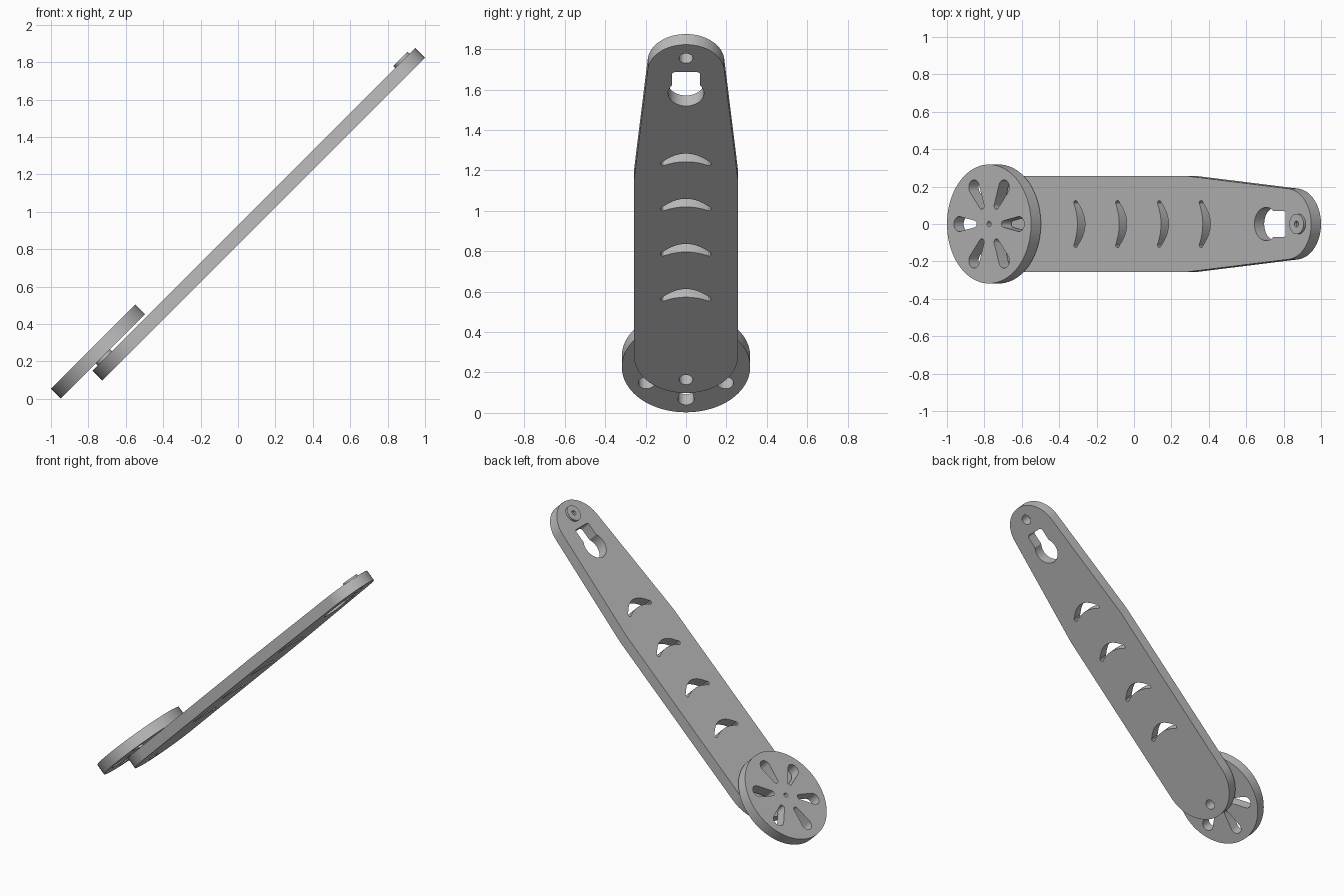
import bpy
import bmesh
from math import pi, sin, cos, sqrt, radians
from mathutils import Matrix

if "Cube" in bpy.data.objects:
    bpy.data.objects.remove(bpy.data.objects["Cube"])

grey = bpy.data.materials.new("plain grey")
grey.use_nodes = True
grey.diffuse_color = (0.5, 0.5, 0.5, 1)
grey.node_tree.nodes["Principled BSDF"].inputs["Base Color"].default_value = (0.5, 0.5, 0.5, 1)

# The whole assembly leans at 45 degrees: local x runs up the arm, local z is its normal
TILT = Matrix.Rotation(radians(-45), 4, 'Y')
THICK = 0.074
ARM_BASE, WHEEL_BASE = 0.582, 0.672
ARM_TOP = ARM_BASE + THICK
LOW_PIVOT, HIGH_PIVOT = -0.35, 1.90


def arc(cx, cy, r, a0, a1, n=24):
    """Points along an arc, angles in degrees."""
    angles = [radians(a0 + (a1 - a0) * i / n) for i in range(n + 1)]
    return [(cx + r * cos(a), cy + r * sin(a)) for a in angles]


def circle(cx, cy, r, n=32):
    return arc(cx, cy, r, 0, 360, n)[:-1]


def plate(name, outlines, base, thick):
    """Flat plate: first outline is the rim, the others are holes."""
    curve = bpy.data.curves.new(name + "_profile", 'CURVE')
    curve.dimensions = '2D'
    curve.fill_mode = 'BOTH'
    curve.extrude = thick / 2
    for pts in outlines:
        spline = curve.splines.new('POLY')
        spline.points.add(len(pts) - 1)
        for p, (x, y) in zip(spline.points, pts):
            p.co = (x, y, 0, 1)
        spline.use_cyclic_u = True
    temp = bpy.data.objects.new(name + "_profile", curve)
    bpy.context.scene.collection.objects.link(temp)
    graph = bpy.context.evaluated_depsgraph_get()
    mesh = bpy.data.meshes.new_from_object(temp.evaluated_get(graph))
    bpy.data.objects.remove(temp)

    bm = bmesh.new()
    bm.from_mesh(mesh)
    bmesh.ops.remove_doubles(bm, verts=bm.verts, dist=0.0001)
    bmesh.ops.recalc_face_normals(bm, faces=bm.faces)
    bm.transform(TILT @ Matrix.Translation((0, 0, base + thick / 2)))
    bm.to_mesh(mesh)
    bm.free()

    mesh.name = name
    mesh.materials.clear()
    mesh.materials.append(grey)
    obj = bpy.data.objects.new(name, mesh)
    bpy.context.scene.collection.objects.link(obj)
    bpy.ops.object.select_all(action='DESELECT')
    obj.select_set(True)
    bpy.context.view_layer.objects.active = obj
    bpy.ops.object.shade_smooth_by_angle(angle=radians(30))
    return obj


def crescent(apex):
    """Curved slot across the arm, bulging towards the upper end."""
    steps = [i / 8 for i in range(-8, 9)]
    outer = [(apex - 0.055 * t * t, 0.113 * t) for t in steps]
    inner = [(apex - 0.057 - 0.028 * t * t, 0.113 * t) for t in reversed(steps)]
    tip = [(apex - 0.06, 0.122), (apex - 0.071, 0.126), (apex - 0.081, 0.122)]
    return outer + tip + inner + [(x, -y) for x, y in reversed(tip)]


def teardrop(angle):
    """Radial wheel slot, wide at the rim and narrow near the hub."""
    pts = arc(0.226, 0, 0.04, -97, 97, 16) + arc(0.112, 0, 0.018, 97, 263, 10)
    c, s = cos(angle), sin(angle)
    return [(LOW_PIVOT + x * c - y * s, x * s + y * c) for x, y in pts]


# Keyhole: round opening joined to a narrower slot with rounded corners
key_x, key_r, neck, key_end, corner = 1.655, 0.089, 0.07, 1.803, 0.016
join = 51.9
keyhole = (arc(key_x, 0, key_r, join, 360 - join)
           + arc(key_end - corner, corner - neck, corner, -90, 0, 5)
           + arc(key_end - corner, neck - corner, corner, 0, 90, 5))

# Arm: round lower end, parallel sides, then a taper to the smaller round top
wide, top_r = 0.257, 0.19
arm_rim = (arc(-0.443 + wide, 0, wide, 90, 270, 40) + [(1.05, -wide)]
           + arc(1.996 - top_r, 0, top_r, -85, 85, 40) + [(1.05, wide)])
arm_holes = [crescent(0.285 + 0.316 * i) for i in range(4)]
arm_holes += [circle(x, 0, 0.034) for x in (LOW_PIVOT, HIGH_PIVOT)]
plate("arm", [arm_rim, keyhole] + arm_holes, ARM_BASE, THICK)

# Slotted wheel above the lower end
wheel_holes = [teardrop(i * pi / 3) for i in range(6)]
plate("wheel", [circle(LOW_PIVOT, 0, 0.318, 80), circle(LOW_PIVOT, 0, 0.015)] + wheel_holes,
      WHEEL_BASE, THICK)

# Washers on both pivots
for name, x in (("lower_washer", LOW_PIVOT), ("upper_washer", HIGH_PIVOT)):
    plate(name, [circle(x, 0, 0.054, 40), circle(x, 0, 0.016)], ARM_TOP, WHEEL_BASE - ARM_TOP)
